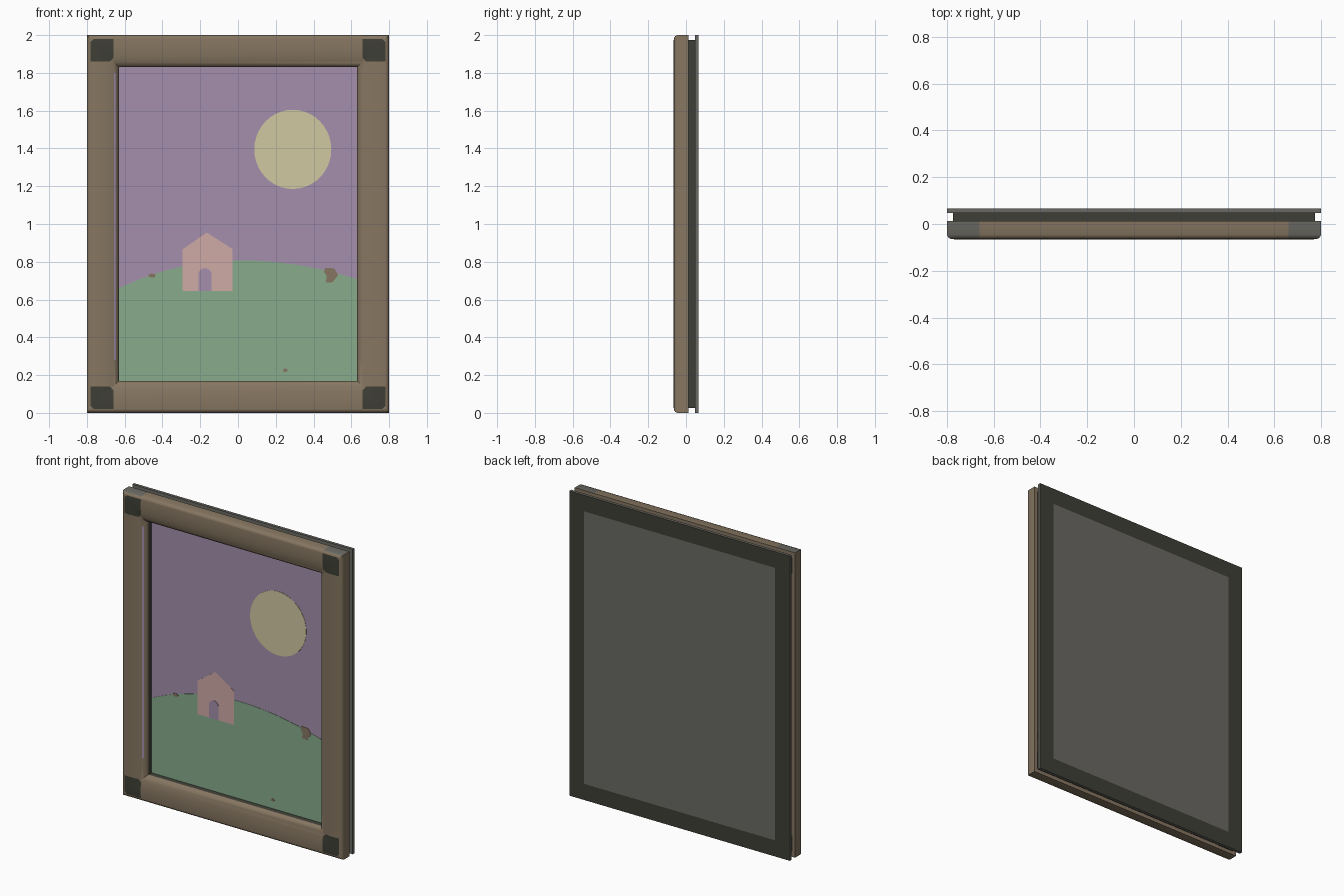
import bpy, bmesh
from math import sin, cos, pi
from mathutils import Vector

if "Cube" in bpy.data.objects:
    bpy.data.objects.remove(bpy.data.objects["Cube"])


def material(name, rgb):
    """Flat material from an sRGB 0-255 colour."""
    lin = [((c / 255 + 0.055) / 1.055) ** 2.4 for c in rgb] + [1]
    m = bpy.data.materials.new(name)
    m.use_nodes = True
    m.diffuse_color = lin
    bsdf = m.node_tree.nodes["Principled BSDF"]
    bsdf.inputs["Base Color"].default_value = lin
    bsdf.inputs["Roughness"].default_value = 0.8
    return m


wood = material("brown wood", (134, 118, 97))
dark = material("dark metal", (63, 63, 55))
grey = material("grey board", (106, 105, 99))
lilac = material("lilac sky", (164, 143, 171))
cream = material("cream moon", (208, 200, 161))
pink = material("pink house", (207, 170, 166))
green = material("green hill", (136, 172, 141))


def finish(name, bm, mats):
    bmesh.ops.recalc_face_normals(bm, faces=bm.faces)
    me = bpy.data.meshes.new(name)
    bm.to_mesh(me)
    bm.free()
    for m in mats:
        me.materials.append(m)
    ob = bpy.data.objects.new(name, me)
    bpy.context.collection.objects.link(ob)
    return ob


def cut(bm, point, normal):
    geom = bm.verts[:] + bm.edges[:] + bm.faces[:]
    bmesh.ops.bisect_plane(bm, geom=geom, plane_co=point, plane_no=normal)


def box(name, x, y0, y1, z0, z1, mats):
    bm = bmesh.new()
    bmesh.ops.create_cube(bm, size=1)
    for v in bm.verts:
        v.co = (v.co.x * 2 * x, y0 + (v.co.y + 0.5) * (y1 - y0), z0 + (v.co.z + 0.5) * (z1 - z0))
    return finish(name, bm, mats)


def plate(name, outline, y, mat, depth=0.002):
    """Thin painted shape: an x-z outline whose front lies at y."""
    bm = bmesh.new()
    face = bm.faces.new([bm.verts.new((x, y, z)) for x, z in outline])
    ext = bmesh.ops.extrude_face_region(bm, geom=[face])["geom"]
    for v in ext:
        if isinstance(v, bmesh.types.BMVert):
            v.co.y += depth
    return finish(name, bm, [mat])


def ellipse(cx, cz, rx, rz, n, start=0, sweep=2 * pi):
    return [(cx + rx * cos(start + sweep * i / n), cz + rz * sin(start + sweep * i / n)) for i in range(n)]


# Rounded moulding swept around the four mitred corners: (distance inwards, y)
profile = [(0, 0.012), (0, -0.046), (0.005, -0.057), (0.016, -0.064), (0.05, -0.067), (0.09, -0.066),
           (0.125, -0.062), (0.148, -0.055), (0.162, -0.045), (0.17, -0.03), (0.17, 0.012)]
bm = bmesh.new()
rings = [[bm.verts.new((sx * (0.8 - o), y, 1 + sz * (1 - o))) for o, y in profile]
         for sx, sz in ((-1, -1), (1, -1), (1, 1), (-1, 1))]
for a, b in zip(rings, rings[1:] + rings[:1]):
    for i in range(len(profile)):
        j = (i + 1) % len(profile)
        bm.faces.new((a[i], a[j], b[j], b[i]))

# Cut lines for corner pads and the thin painted edge line
PAD_OUT, PAD_IN, BEVEL = 0.02, 0.14, 0.018
for s in (-1, 1):
    for d in (PAD_OUT, PAD_IN):
        cut(bm, (s * (0.8 - d), 0, 1), (1, 0, 0))
        cut(bm, (0, 0, 1 + s * (1 - d)), (0, 0, 1))
    for t in (-1, 1):
        for d in (2 * PAD_OUT + BEVEL, 2 * PAD_IN - BEVEL):
            cut(bm, (s * 0.8, 0, 1 + t * (1 - d)), (s, 0, t))
for x in (-0.657, -0.647):
    cut(bm, (x, 0, 1), (1, 0, 0))
cut(bm, (0, 0, 0.28), (0, 0, 1))
cut(bm, (0, 0, 1.8), (0, 0, 1))
bmesh.ops.recalc_face_normals(bm, faces=bm.faces)
for f in bm.faces:
    c, n = f.calc_center_median(), f.normal
    dx, dz = 0.8 - abs(c.x), 1 - abs(c.z - 1)
    inward = n.x * c.x + n.z * (c.z - 1) < 0
    in_pad = PAD_OUT < dx < PAD_IN and PAD_OUT < dz < PAD_IN
    in_pad = in_pad and 2 * PAD_OUT + BEVEL < dx + dz < 2 * PAD_IN - BEVEL
    if n.y < -0.4 and in_pad:
        f.material_index = 1
    elif n.y < -0.2 and -0.657 < c.x < -0.647 and 0.28 < c.z < 1.8:
        f.material_index = 2
    elif inward and n.y > -0.3:
        f.material_index = 1
    elif n.z > 0.8 and dx < PAD_IN:
        f.material_index = 3
frame = finish("frame_moulding", bm, [wood, dark, lilac, grey])
bpy.context.view_layer.objects.active = frame
frame.select_set(True)
bpy.ops.object.shade_smooth_by_angle(angle=0.6)
frame.select_set(False)

# Recessed core between moulding and back board
box("groove_core", 0.775, 0.011, 0.05, 0.025, 1.975, [dark])

# Back board with a grey centre panel on a dark border
board = box("back_board", 0.8, 0.047, 0.066, 0, 2, [grey, dark])
bm = bmesh.new()
bm.from_mesh(board.data)
back = max(bm.faces, key=lambda f: f.normal.y)
ring = bmesh.ops.inset_region(bm, faces=[back], thickness=0.15)["faces"]
for f in ring:
    f.material_index = 1
bm.to_mesh(board.data)
bm.free()

# Painted scene, layered from sky to foreground
plate("sky", [(-0.64, 0.16), (0.64, 0.16), (0.64, 1.84), (-0.64, 1.84)], 0.004, lilac, 0.008)
crest = []
for i in range(25):
    x = 0.64 - 1.28 * i / 24
    crest.append((x, 0.808 - (0.37 if x < 0 else 0.25) * x * x))
plate("hill", [(-0.64, 0.16), (0.64, 0.16)] + crest, 0.002, green)
plate("moon", ellipse(0.29, 1.395, 0.204, 0.21, 40), 0.002, cream)
plate("house", [(-0.295, 0.645), (-0.03, 0.645), (-0.03, 0.868), (-0.165, 0.955), (-0.295, 0.865)], 0, pink)
plate("door", [(-0.21, 0.645), (-0.14, 0.645)] + ellipse(-0.175, 0.73, 0.035, 0.036, 12, 0, pi)
      + [(-0.21, 0.73)], -0.002, lilac)

# Small brown marks on the hill
plate("right_mark", [(0.465, 0.69), (0.5, 0.69), (0.53, 0.73), (0.51, 0.765), (0.46, 0.768), (0.455, 0.745),
                     (0.47, 0.725)], 0, wood)
plate("left_mark", ellipse(-0.455, 0.727, 0.02, 0.011, 8), 0, wood)
plate("lower_mark", ellipse(0.25, 0.226, 0.013, 0.01, 8), 0, wood)
